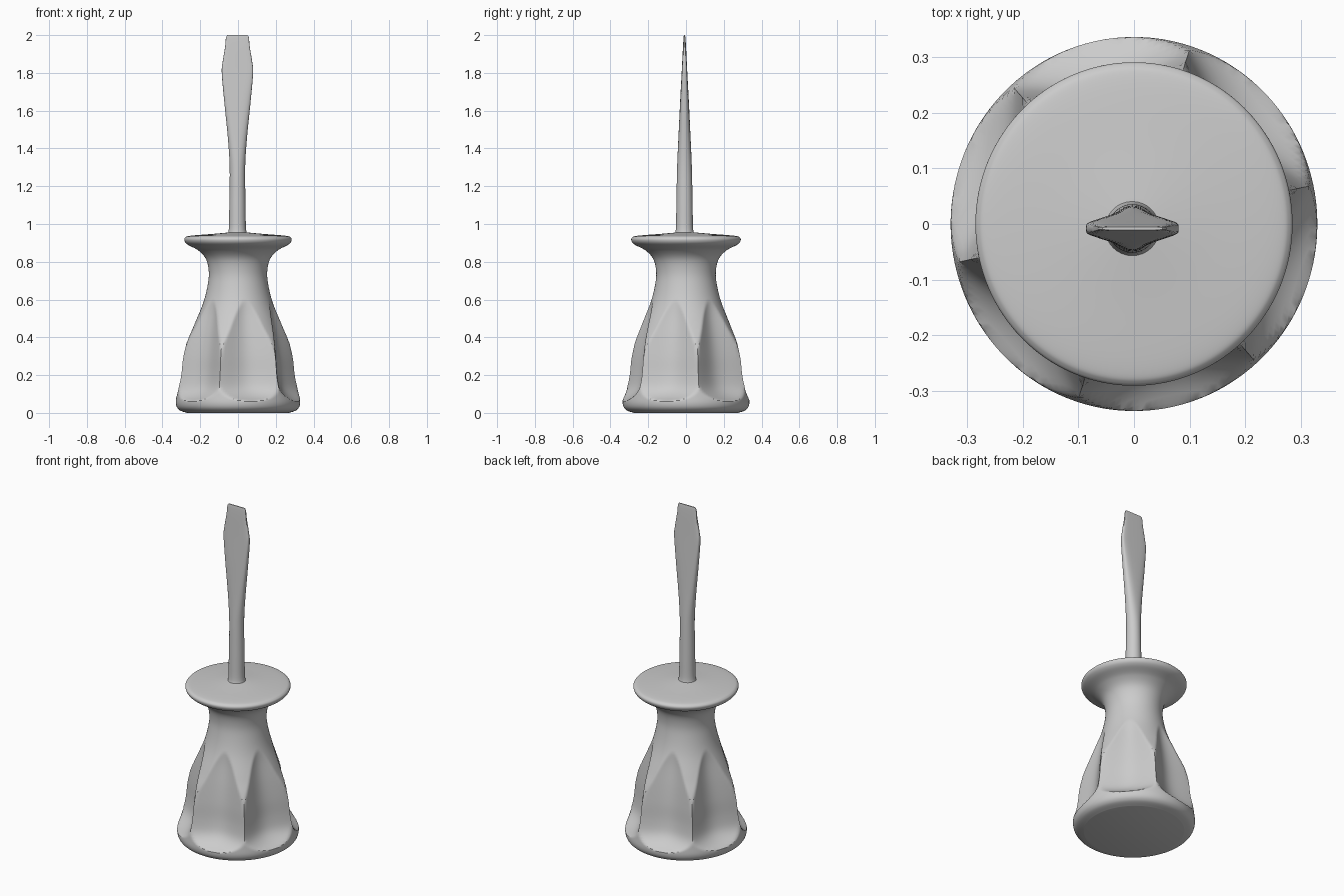
import bpy
import bmesh
import math

cube = bpy.data.objects.get("Cube")
if cube:
    bpy.data.objects.remove(cube, do_unlink=True)

grey = bpy.data.materials.new("plain grey")
grey.use_nodes = True
COLOUR = (0.6, 0.6, 0.6, 1)
grey.diffuse_color = COLOUR
grey.node_tree.nodes["Principled BSDF"].inputs["Base Color"].default_value = COLOUR


def spline(points, steps):
    """Catmull-Rom curve through the points."""
    out = []
    for i in range(len(points) - 1):
        p0, p1 = points[max(i - 1, 0)], points[i]
        p2, p3 = points[i + 1], points[min(i + 2, len(points) - 1)]
        for s in range(steps):
            t = s / steps
            out.append(tuple(
                0.5 * (2 * b + (c - a) * t + (2 * a - 5 * b + 4 * c - d) * t * t
                       + (3 * b - a - 3 * c + d) * t ** 3)
                for a, b, c, d in zip(p0, p1, p2, p3)))
    return out + [points[-1]]


def lookup(curve, z):
    """Value on a (value, z) curve at height z."""
    for (a, za), (b, zb) in zip(curve, curve[1:]):
        if za <= z <= zb:
            return a + (b - a) * (z - za) / (zb - za)
    return 10.0


def loft(name, rings, angle):
    """Skin a stack of closed rings and cap both ends."""
    bm = bmesh.new()
    loops = [[bm.verts.new(co) for co in ring] for ring in rings]
    n = len(loops[0])
    for low, high in zip(loops, loops[1:]):
        for i in range(n):
            j = (i + 1) % n
            bm.faces.new((low[i], low[j], high[j], high[i]))
    bm.faces.new(loops[0][::-1])
    bm.faces.new(loops[-1])
    mesh = bpy.data.meshes.new(name)
    bm.to_mesh(mesh)
    bm.free()
    obj = bpy.data.objects.new(name, mesh)
    bpy.context.collection.objects.link(obj)
    mesh.materials.append(grey)
    bpy.ops.object.select_all(action='DESELECT')
    obj.select_set(True)
    bpy.context.view_layer.objects.active = obj
    bpy.ops.object.shade_smooth_by_angle(angle=math.radians(angle))
    return obj


# Handle: turned profile (radius, z) with six scooped flutes
profile = spline([
    (0.27, 0.0), (0.31, 0.015), (0.328, 0.045), (0.325, 0.10), (0.308, 0.22),
    (0.283, 0.35), (0.235, 0.46), (0.185, 0.58), (0.16, 0.68), (0.155, 0.75),
    (0.17, 0.815), (0.21, 0.86), (0.265, 0.89), (0.283, 0.91), (0.28, 0.928),
    (0.25, 0.938), (0.13, 0.948), (0.04, 0.956)], 8)
flute_floor = spline([
    (0.345, 0.055), (0.29, 0.085), (0.25, 0.13), (0.232, 0.2), (0.222, 0.3),
    (0.208, 0.4), (0.188, 0.52), (0.18, 0.6)], 6)

COLUMNS = 180
FIRST_RIDGE = math.radians(12)
rings = []
for radius, z in profile:
    ring = []
    floor = lookup(flute_floor, z)
    for i in range(COLUMNS):
        # -1..1 across each flute, with ridges at the ends
        u = (i % 30) / 15 - 1
        r = min(radius, floor + 0.075 * u * u)
        a = FIRST_RIDGE + 2 * math.pi * i / COLUMNS
        ring.append((r * math.cos(a), r * 1.02 * math.sin(a), z))
    rings.append(ring)
loft("handle", rings, 32)

# Shaft and blade: (half width, half thickness, z), round below and flat above
sections = spline([
    (0.058, 0.058, 0.94), (0.046, 0.046, 0.97), (0.043, 0.043, 1.1),
    (0.041, 0.039, 1.3), (0.051, 0.032, 1.46), (0.07, 0.023, 1.65),
    (0.083, 0.015, 1.8), (0.078, 0.012, 1.86), (0.065, 0.008, 1.94),
    (0.061, 0.005, 1.985), (0.054, 0.003, 2.0)], 5)
rings = []
for w, d, z in sections:
    flat = min(max((z - 1.3) / 0.5, 0), 1)
    power = 1 - 0.55 * flat
    ring = []
    for i in range(32):
        c, s = math.cos(math.pi * i / 16), math.sin(math.pi * i / 16)
        ring.append((-0.003 + w * math.copysign(abs(c) ** power, c),
                     -0.008 + d * math.copysign(abs(s) ** power, s), z))
    rings.append(ring)
loft("shaft_and_blade", rings, 40)
